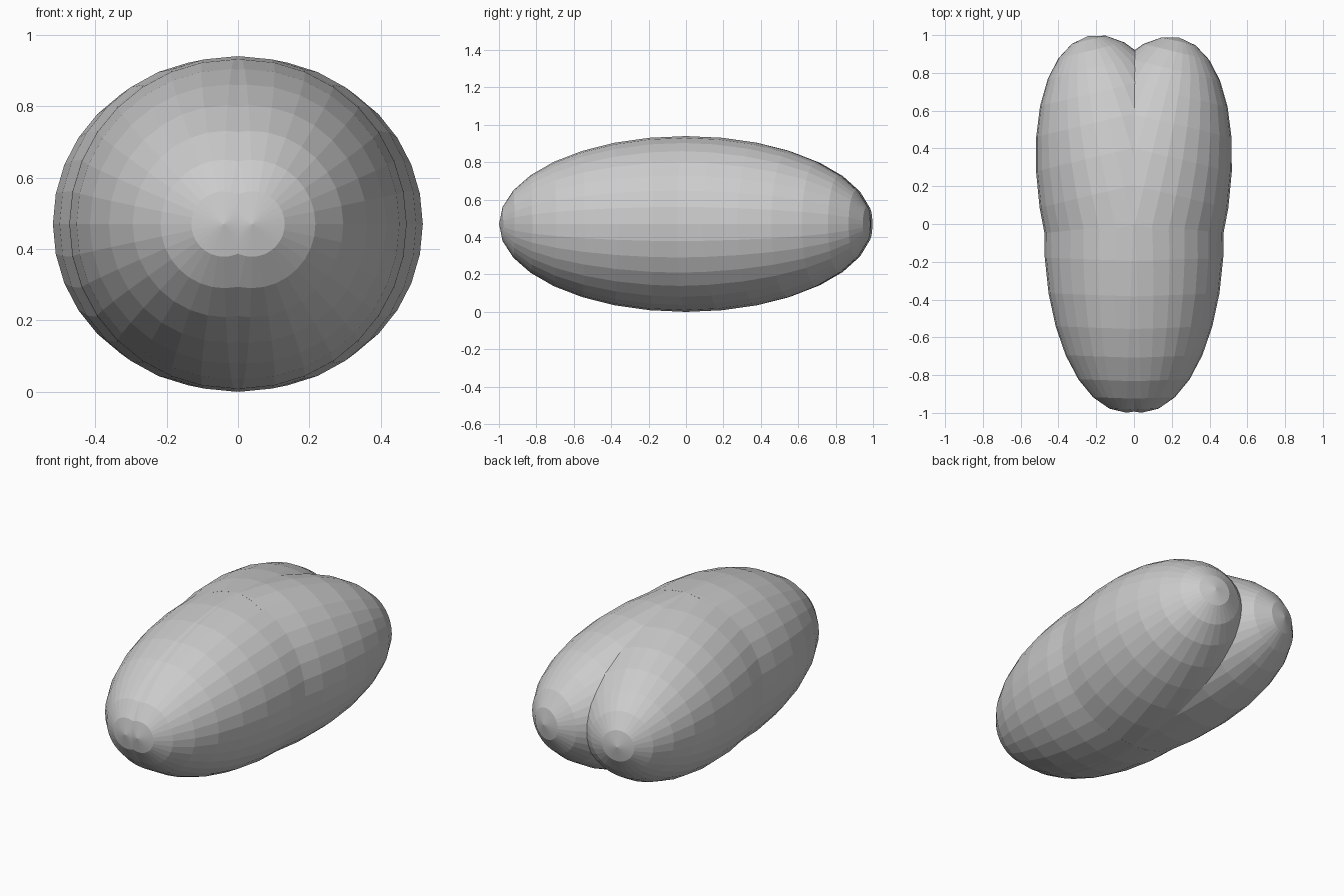
import bpy, bmesh, math
from mathutils import Matrix

if "Cube" in bpy.data.objects:
    bpy.data.objects.remove(bpy.data.objects["Cube"])

R, H = 0.47, 0.47   # body radius and centre height
grey = bpy.data.materials.new("plain grey")
grey.diffuse_color = (0.6, 0.6, 0.6, 1)
grey.use_nodes = True
grey.node_tree.nodes["Principled BSDF"].inputs["Base Color"].default_value = grey.diffuse_color


def half_ellipsoid(name, length, keep, tilt, shift):
    """Faceted ellipsoid along y, cut to one half, then swung about z."""
    bm = bmesh.new()
    bmesh.ops.create_uvsphere(bm, u_segments=32, v_segments=16, radius=1)
    bmesh.ops.transform(bm, verts=bm.verts, matrix=Matrix.Rotation(math.pi / 2, 4, 'X'))
    gone = [f for f in bm.faces if f.calc_center_median().y * keep < 0]
    bmesh.ops.delete(bm, geom=gone, context='FACES')
    m = (Matrix.Translation((shift, 0, H)) @ Matrix.Rotation(math.radians(tilt), 4, 'Z')
         @ Matrix.Diagonal((R, length, R, 1)))
    bmesh.ops.transform(bm, verts=bm.verts, matrix=m)
    # close the cut inside the body
    bmesh.ops.holes_fill(bm, edges=[e for e in bm.edges if e.is_boundary], sides=0)
    bmesh.ops.recalc_face_normals(bm, faces=bm.faces)
    me = bpy.data.meshes.new(name)
    bm.to_mesh(me)
    bm.free()
    me.materials.append(grey)
    ob = bpy.data.objects.new(name, me)
    bpy.context.collection.objects.link(ob)


# rear lobes spread apart; the left one is slightly longer
half_ellipsoid("left_rear_lobe", 1.023, 1, 13.5, -0.005)
half_ellipsoid("right_rear_lobe", 1.014, 1, -13.5, 0.005)

# two nearly coincident front shells meeting at one nose
half_ellipsoid("left_front_shell", 1.0, -1, -2, -0.005)
half_ellipsoid("right_front_shell", 1.0, -1, 2, 0.005)
